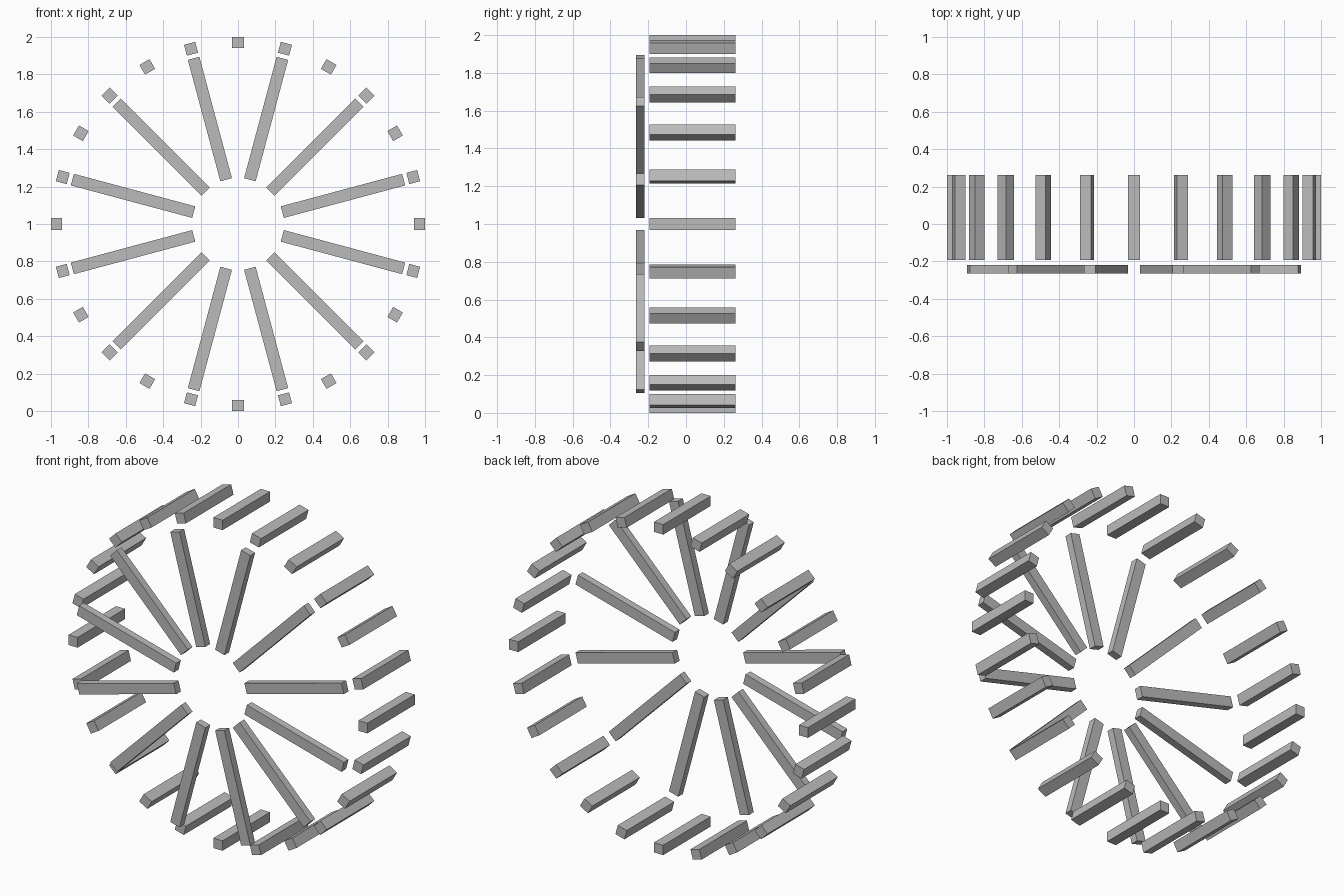
import bpy, math
from mathutils import Matrix, Vector

if "Cube" in bpy.data.objects:
    bpy.data.objects.remove(bpy.data.objects["Cube"])

grey = bpy.data.materials.new("plain_grey")
grey.diffuse_color = (0.5, 0.5, 0.5, 1)
grey.use_nodes = True
grey.node_tree.nodes["Principled BSDF"].inputs["Base Color"].default_value = grey.diffuse_color

HUB = Matrix.Translation((0, 0, 1))  # wheel axis runs along y


def bar(name, angle, r0, r1, y0, y1, width):
    """Box lying radially from r0 to r1, turned about the wheel axis."""
    bpy.ops.mesh.primitive_cube_add(size=1)
    ob = bpy.context.object
    ob.name = name
    local = Matrix.Translation(((r0 + r1) / 2, (y0 + y1) / 2, 0)) @ \
        Matrix.Diagonal((r1 - r0, y1 - y0, width, 1))
    ob.data.transform(HUB @ Matrix.Rotation(-angle, 4, 'Y') @ local)
    ob.data.materials.append(grey)


# Rim: 24 slats parallel to the axis
for i in range(24):
    bar(f"rim_slat_{i + 1}", math.radians(15 * i), 0.94, 1.0, -0.192, 0.262, 0.062)

# Front: 12 flat spokes
for i in range(12):
    bar(f"spoke_{i + 1}", math.radians(15 + 30 * i), 0.245, 0.917, -0.265, -0.22, 0.064)
